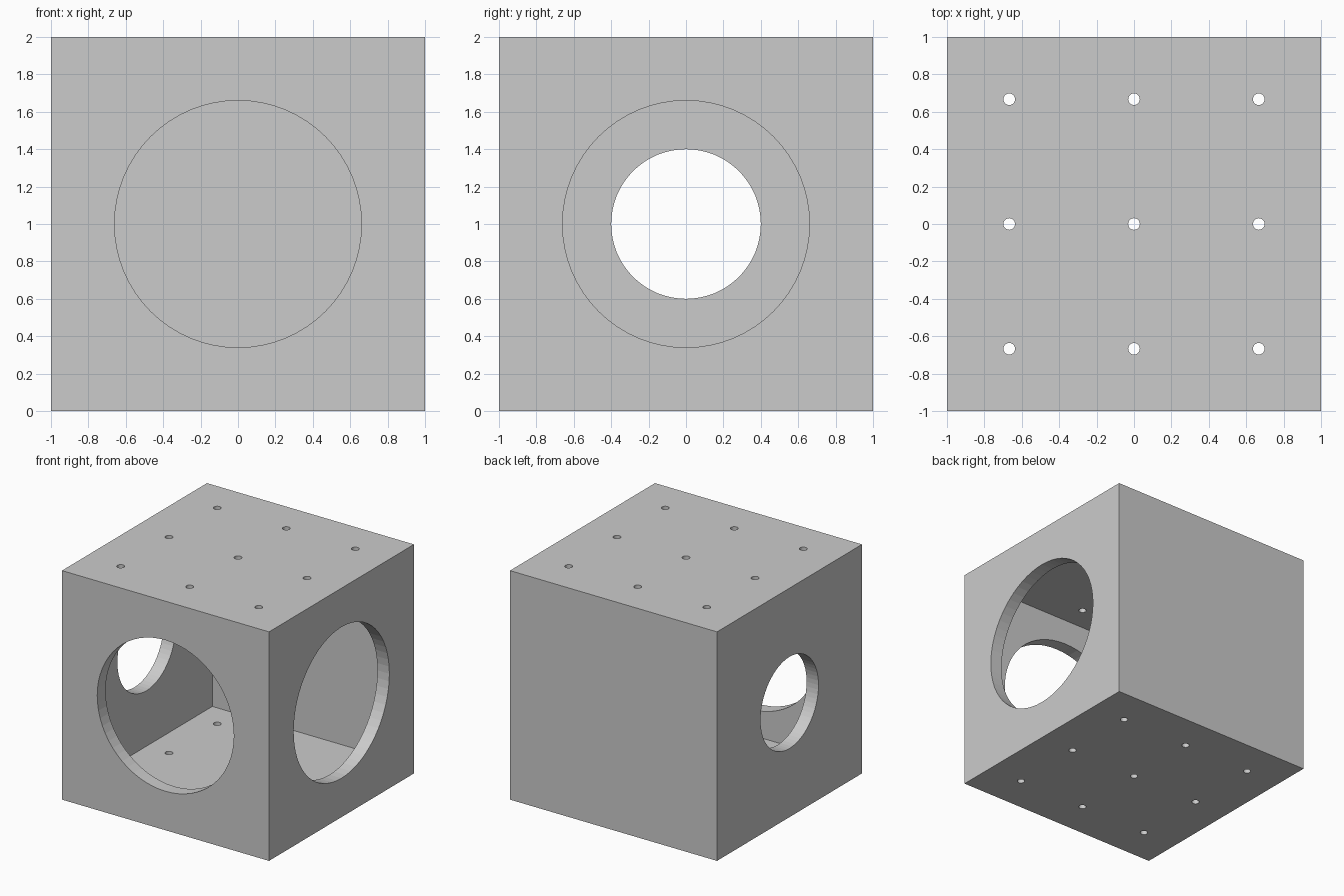
import bpy
from math import pi

if "Cube" in bpy.data.objects:
    bpy.data.objects.remove(bpy.data.objects["Cube"])

WALL = 0.115
BACK = 0.09      # back panel is slightly thinner


def box(name, lo, hi):
    centre = [(a + b) / 2 for a, b in zip(lo, hi)]
    bpy.ops.mesh.primitive_cube_add(size=1, location=centre)
    ob = bpy.context.object
    ob.name = name
    ob.scale = [b - a for a, b in zip(lo, hi)]
    bpy.ops.object.transform_apply(location=True, rotation=True, scale=True)
    return ob


def cylinder(name, radius, depth, loc, rot=(0, 0, 0), sides=64):
    bpy.ops.mesh.primitive_cylinder_add(vertices=sides, radius=radius, depth=depth,
                                        location=loc, rotation=rot)
    ob = bpy.context.object
    ob.name = name
    return ob


def cut(target, cutter):
    mod = target.modifiers.new("cut", 'BOOLEAN')
    mod.operation = 'DIFFERENCE'
    mod.solver = 'EXACT'
    mod.object = cutter
    bpy.context.view_layer.objects.active = target
    bpy.ops.object.modifier_apply(modifier=mod.name)
    bpy.data.objects.remove(cutter, do_unlink=True)


# Hollow cube shell
shell = box("hollow_box", (-1, -1, 0), (1, 1, 2))
cut(shell, box("cavity", (-1 + WALL, -1 + WALL, WALL), (1 - WALL, 1 - BACK, 2 - WALL)))

# Large round openings: front, right, and a smaller one on the left
cut(shell, cylinder("front_opening", 0.66, 0.4, (0, -1, 1), (pi / 2, 0, 0)))
cut(shell, cylinder("right_opening", 0.66, 0.4, (1, 0, 1), (0, pi / 2, 0)))
cut(shell, cylinder("left_opening", 0.4, 0.4, (-1, 0, 1), (0, pi / 2, 0)))

# Three by three grid of small holes through the top and bottom
for i in (-1, 0, 1):
    for j in (-1, 0, 1):
        cut(shell, cylinder("small_hole", 0.031, 3, (i * 0.667, j * 0.667, 1), sides=32))
